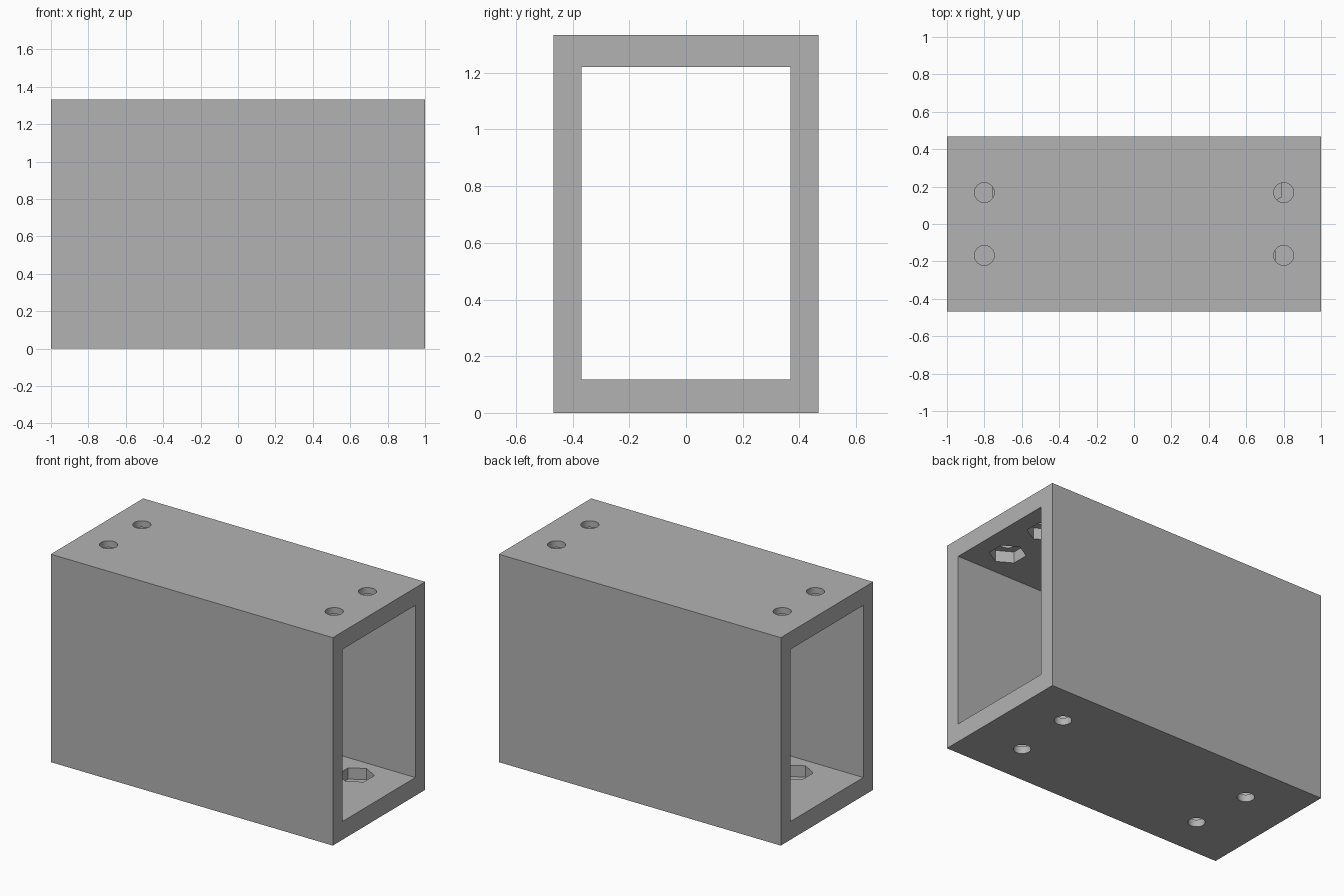
import bpy
import bmesh
from math import sin, cos, pi

if "Cube" in bpy.data.objects:
    bpy.data.objects.remove(bpy.data.objects["Cube"], do_unlink=True)

LENGTH, WIDTH, HEIGHT = 2.0, 0.936, 1.333
FLOOR, CEILING, INNER_Y = 0.117, 1.22, 0.368
POCKET_DEPTH, NUT_RADIUS = 0.072, 0.107

# Screw positions: regular rectangle above, slightly skewed pattern below
TOP_SCREWS = [(x, y) for x in (-0.8, 0.8) for y in (-0.168, 0.168)]
BOTTOM_SCREWS = [(0.697, 0.2), (0.665, -0.2), (-0.665, 0.2), (-0.633, -0.2)]

grey = bpy.data.materials.new("plain_grey")
grey.use_nodes = True
grey.diffuse_color = (0.448, 0.448, 0.448, 1)
grey.node_tree.nodes["Principled BSDF"].inputs["Base Color"].default_value = grey.diffuse_color


def add_box(bm, y0, y1, z0, z1, length):
    """Block running along x."""
    made = bmesh.ops.create_cube(bm, size=1)
    for v in made["verts"]:
        v.co.x *= length
        v.co.y = y0 if v.co.y < 0 else y1
        v.co.z = z0 if v.co.z < 0 else z1


def add_prism(bm, x, y, z0, z1, radius, sides):
    """Upright prism with a corner pointing along +y."""
    ring = [bm.verts.new((x + radius * sin(2 * pi * i / sides),
                          y + radius * cos(2 * pi * i / sides), z0))
            for i in range(sides)]
    base = bm.faces.new(ring)
    grown = bmesh.ops.extrude_face_region(bm, geom=[base], use_keep_orig=True)
    for v in grown["geom"]:
        if isinstance(v, bmesh.types.BMVert):
            v.co.z = z1


def make_object(name, bm):
    bmesh.ops.recalc_face_normals(bm, faces=bm.faces[:])
    mesh = bpy.data.meshes.new(name)
    bm.to_mesh(mesh)
    bm.free()
    mesh.materials.append(grey)
    obj = bpy.data.objects.new(name, mesh)
    bpy.context.collection.objects.link(obj)
    return obj


# Outer block
bm = bmesh.new()
add_box(bm, -WIDTH / 2, WIDTH / 2, 0, HEIGHT, LENGTH)
housing = make_object("housing_tube", bm)

# Open passage through both ends
bm = bmesh.new()
add_box(bm, -INNER_Y, INNER_Y, FLOOR, CEILING, LENGTH + 0.2)
passage = make_object("passage_cutter", bm)

# Round screw holes through floor and ceiling
bm = bmesh.new()
for x, y in TOP_SCREWS:
    add_prism(bm, x, y, CEILING - 0.1, HEIGHT + 0.1, 0.053, 32)
for x, y in BOTTOM_SCREWS:
    add_prism(bm, x, y, -0.1, FLOOR + 0.1, 0.05, 32)
holes = make_object("screw_hole_cutter", bm)

# Six-sided nut pockets on the inner surfaces
bm = bmesh.new()
for x, y in TOP_SCREWS:
    add_prism(bm, x, y, CEILING - 0.1, CEILING + POCKET_DEPTH, NUT_RADIUS, 6)
for x, y in BOTTOM_SCREWS:
    add_prism(bm, x, y, FLOOR - POCKET_DEPTH, FLOOR + 0.1, NUT_RADIUS, 6)
pockets = make_object("nut_pocket_cutter", bm)

# Cut everything out, then drop the cutters
bpy.context.view_layer.objects.active = housing
for cutter in (passage, pockets, holes):
    cutter.hide_render = True
    mod = housing.modifiers.new(cutter.name, "BOOLEAN")
    mod.operation = "DIFFERENCE"
    mod.solver = "EXACT"
    mod.object = cutter
    bpy.ops.object.modifier_apply(modifier=mod.name)
    bpy.data.objects.remove(cutter, do_unlink=True)

# Smooth hole walls, sharp edges elsewhere
bpy.ops.object.select_all(action="DESELECT")
housing.select_set(True)
bpy.ops.object.shade_smooth_by_angle(angle=pi / 6)
